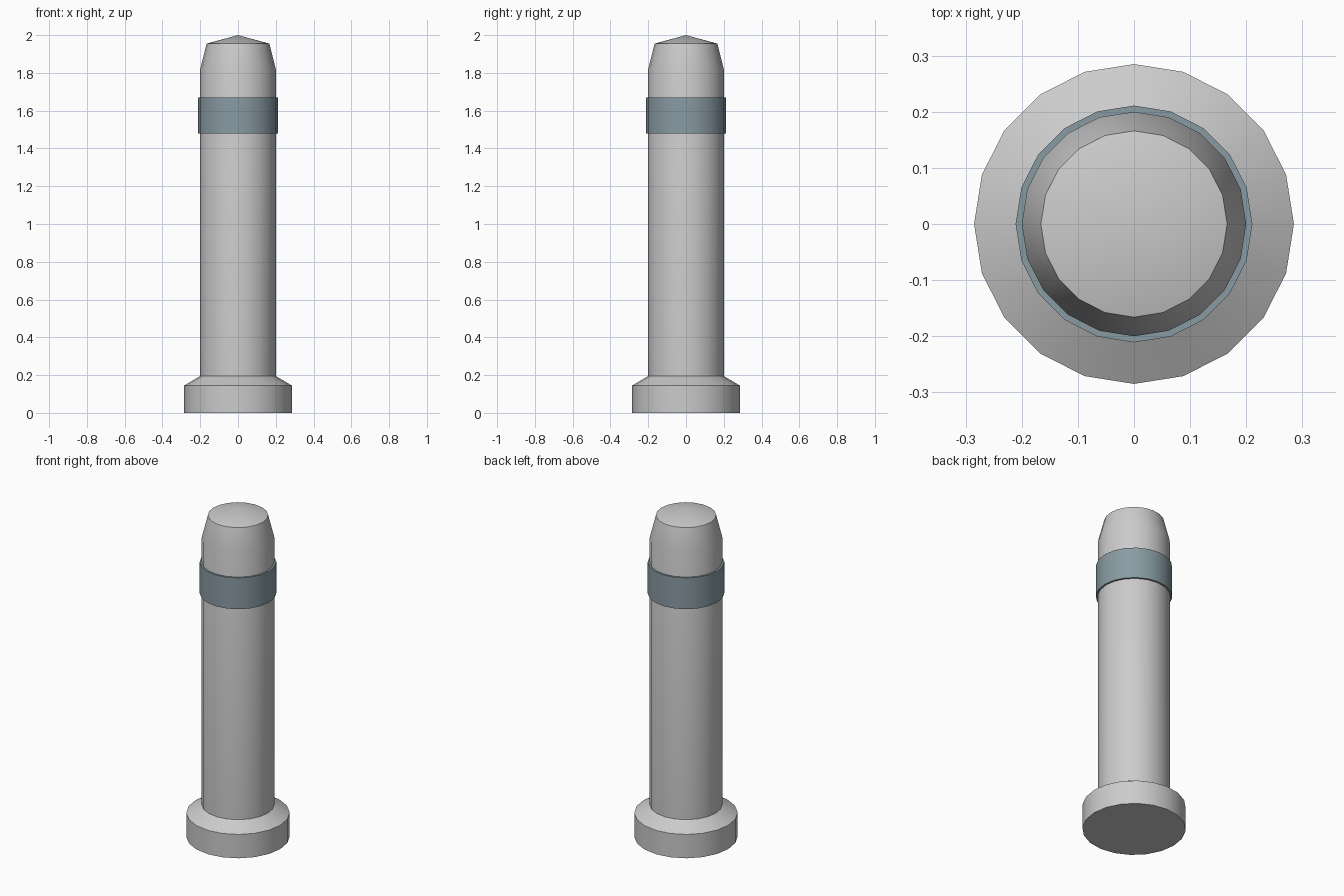
import bpy, bmesh
from math import cos, sin, pi, radians

if "Cube" in bpy.data.objects:
    bpy.data.objects.remove(bpy.data.objects["Cube"])

SIDES = 20


def lathe(name, profile, closed=False):
    """Revolve (radius, z) points about z; radius 0 becomes a single pole."""
    bm = bmesh.new()
    rings = []
    for r, z in profile:
        n = SIDES if r > 0 else 1
        rings.append([bm.verts.new((r * cos(2 * pi * i / SIDES),
                                    r * sin(2 * pi * i / SIDES), z)) for i in range(n)])
    pairs = list(zip(rings, rings[1:]))
    if closed:
        pairs.append((rings[-1], rings[0]))
    for a, b in pairs:
        for i in range(SIDES):
            j = (i + 1) % SIDES
            quad = [a[i % len(a)], a[j % len(a)], b[j % len(b)], b[i % len(b)]]
            bm.faces.new(list(dict.fromkeys(quad)))
    if not closed and len(rings[0]) > 1:
        bm.faces.new(rings[0][::-1])
    bmesh.ops.recalc_face_normals(bm, faces=bm.faces)
    mesh = bpy.data.meshes.new(name)
    bm.to_mesh(mesh)
    bm.free()
    obj = bpy.data.objects.new(name, mesh)
    bpy.context.collection.objects.link(obj)
    bpy.ops.object.select_all(action='DESELECT')
    obj.select_set(True)
    bpy.context.view_layer.objects.active = obj
    # keep the shallow tip edge crisp while the 18 degree sides blend
    bpy.ops.object.shade_smooth_by_angle(angle=radians(30))
    return obj


# Post: flanged foot, straight shaft, tapered head with a shallow conical tip
lathe("bollard_post", [(0.285, 0), (0.285, 0.145), (0.2, 0.195), (0.2, 1.82),
                       (0.166, 1.955), (0, 2.0)])

# Coloured band around the upper shaft
band = lathe("band", [(0.211, 1.48), (0.211, 1.67), (0.195, 1.67), (0.195, 1.48)],
             closed=True)
mat = bpy.data.materials.new("band_blue_grey")
mat.diffuse_color = (0.25, 0.33, 0.37, 1)
mat.use_nodes = True
mat.node_tree.nodes["Principled BSDF"].inputs["Base Color"].default_value = mat.diffuse_color
band.data.materials.append(mat)
